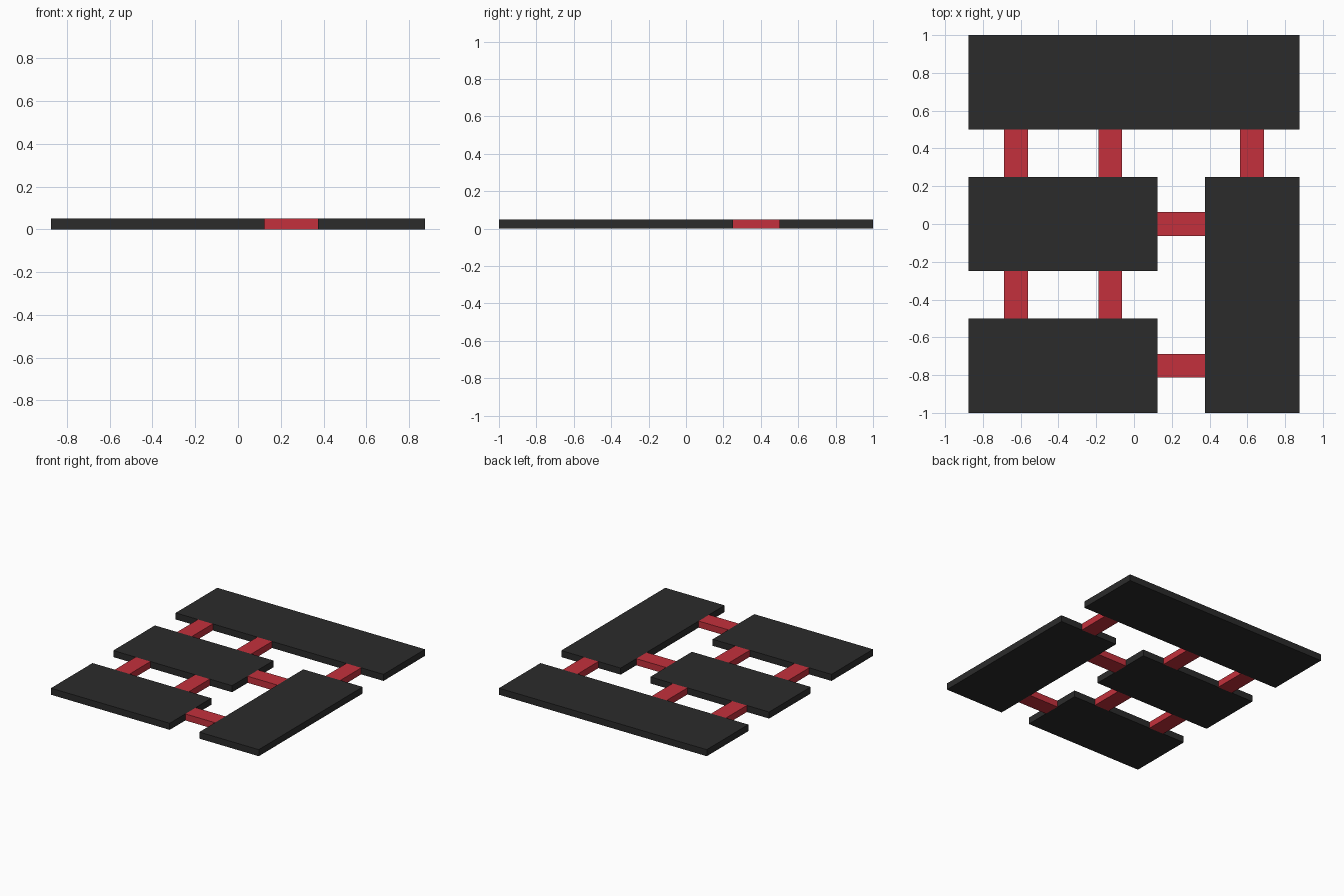
import bpy
import bmesh

if "Cube" in bpy.data.objects:
    bpy.data.objects.remove(bpy.data.objects["Cube"])

THICK = 0.05
BAR = 0.125  # connector width


def material(name, rgba):
    m = bpy.data.materials.new(name)
    m.diffuse_color = rgba
    m.use_nodes = True
    m.node_tree.nodes["Principled BSDF"].inputs["Base Color"].default_value = m.diffuse_color
    return m


def slab(name, x0, x1, y0, y1, mat):
    bm = bmesh.new()
    bmesh.ops.create_cube(bm, size=1)
    bmesh.ops.scale(bm, vec=(x1 - x0, y1 - y0, THICK), verts=bm.verts)
    mesh = bpy.data.meshes.new(name)
    bm.to_mesh(mesh)
    bm.free()
    mesh.materials.append(mat)
    obj = bpy.data.objects.new(name, mesh)
    obj.location = ((x0 + x1) / 2, (y0 + y1) / 2, THICK / 2)
    bpy.context.collection.objects.link(obj)


black = material("black", (0.024, 0.024, 0.024, 1))
red = material("red", (0.55, 0.03, 0.045, 0.9))

# Four dark plates
slab("back_plate", -0.875, 0.875, 0.5, 1.0, black)
slab("middle_plate", -0.875, 0.125, -0.25, 0.25, black)
slab("front_plate", -0.875, 0.125, -1.0, -0.5, black)
slab("right_plate", 0.375, 0.875, -1.0, 0.25, black)

# Red connectors running front to back: centre x, front y
lengthwise = [(-0.625, 0.25), (-0.125, 0.25), (0.625, 0.25),
              (-0.625, -0.5), (-0.125, -0.5)]
for i, (x, y) in enumerate(lengthwise, 1):
    slab(f"lengthwise_connector_{i}", x - BAR / 2, x + BAR / 2, y, y + 0.25, red)

# Red connectors running side to side
for i, y in enumerate((0.0, -0.75), 1):
    slab(f"crosswise_connector_{i}", 0.125, 0.375, y - BAR / 2, y + BAR / 2, red)
